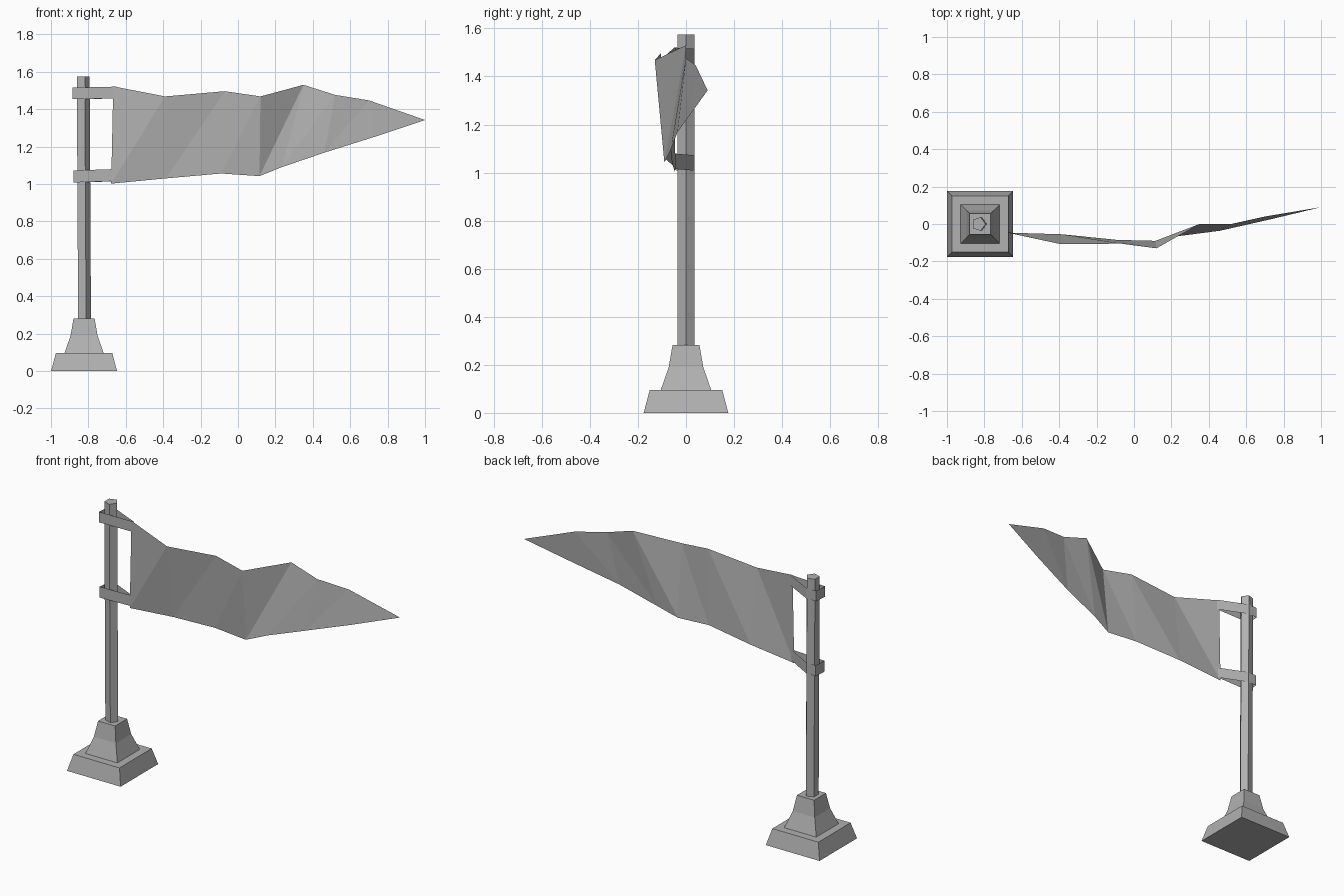
import bpy, math

if "Cube" in bpy.data.objects:
    bpy.data.objects.remove(bpy.data.objects["Cube"])

POLE_X = -0.823

# Dark grey shared by every part
grey = bpy.data.materials.new("dark_grey")
grey.diffuse_color = (0.44, 0.44, 0.44, 1)
grey.use_nodes = True
grey.node_tree.nodes["Principled BSDF"].inputs["Base Color"].default_value = grey.diffuse_color


def add_mesh(name, verts, faces):
    mesh = bpy.data.meshes.new(name)
    mesh.from_pydata(verts, [], faces)
    mesh.update()
    mesh.materials.append(grey)
    obj = bpy.data.objects.new(name, mesh)
    bpy.context.collection.objects.link(obj)
    return obj


def loft(name, profile, sides, turn):
    """Stack regular rings of (corner radius, z, centre x) and cap both ends."""
    verts, faces = [], []
    for r, z, cx in profile:
        for k in range(sides):
            a = turn + 2 * math.pi * k / sides
            verts.append((cx + r * math.cos(a), r * math.sin(a), z))
    for i in range(len(profile) - 1):
        for k in range(sides):
            a, b = i * sides + k, i * sides + (k + 1) % sides
            faces.append((a, b, b + sides, a + sides))
    n = len(verts)
    faces += [tuple(reversed(range(sides))), tuple(range(n - sides, n))]
    return add_mesh(name, verts, faces)


# Stepped square base
half_widths = [(0.176, 0), (0.151, 0.095), (0.105, 0.095), (0.072, 0.19), (0.056, 0.282)]
loft("base", [(h * math.sqrt(2), z, POLE_X) for h, z in half_widths], 4, math.pi / 4)

# Five-sided pole, leaning very slightly
loft("pole", [(0.038, 0.27, -0.824), (0.038, 1.575, -0.831)], 5, 0)


# Straps looped round the pole and drawn together at the flag
def strap(name, z_pole, z_flag, x_left, x_flag, height):
    path = [(x_flag, -0.046, z_flag), (x_left, -0.041, z_pole),
            (x_left + 0.006, 0.034, z_pole), (-0.815, 0.035, z_pole),
            (x_flag + 0.017, -0.046, z_flag)]
    n = len(path)
    verts = path + [(x, y, z + height) for x, y, z in path]
    faces = [(i, i + n, (i + 1) % n + n, (i + 1) % n) for i in range(n)]
    return add_mesh(name, verts, faces)


strap("upper_strap", 1.453, 1.458, -0.884, -0.667, 0.062)
strap("lower_strap", 1.008, 1.015, -0.880, -0.675, 0.064)

# Rippling pennant: top and bottom edges meeting at the tip
top = [(-0.667, -0.046, 1.522), (-0.39, -0.108, 1.468), (-0.07, -0.105, 1.496),
       (0.12, -0.130, 1.468), (0.35, 0.0, 1.53), (0.52, 0.0, 1.476), (0.70, 0.04, 1.447)]
bottom = [(-0.678, -0.046, 1.002), (-0.385, -0.055, 1.03), (-0.09, -0.085, 1.056),
          (0.115, -0.09, 1.042), (0.235, -0.065, 1.09), (0.46, -0.036, 1.167), (0.73, 0.025, 1.252)]
tip = (1.0, 0.09, 1.342)
n = len(top)
faces = []
for i in range(n - 1):
    faces += [(n + i, n + i + 1, i + 1), (n + i, i + 1, i)]
faces.append((2 * n - 1, 2 * n, n - 1))
add_mesh("pennant", top + bottom + [tip], faces)
